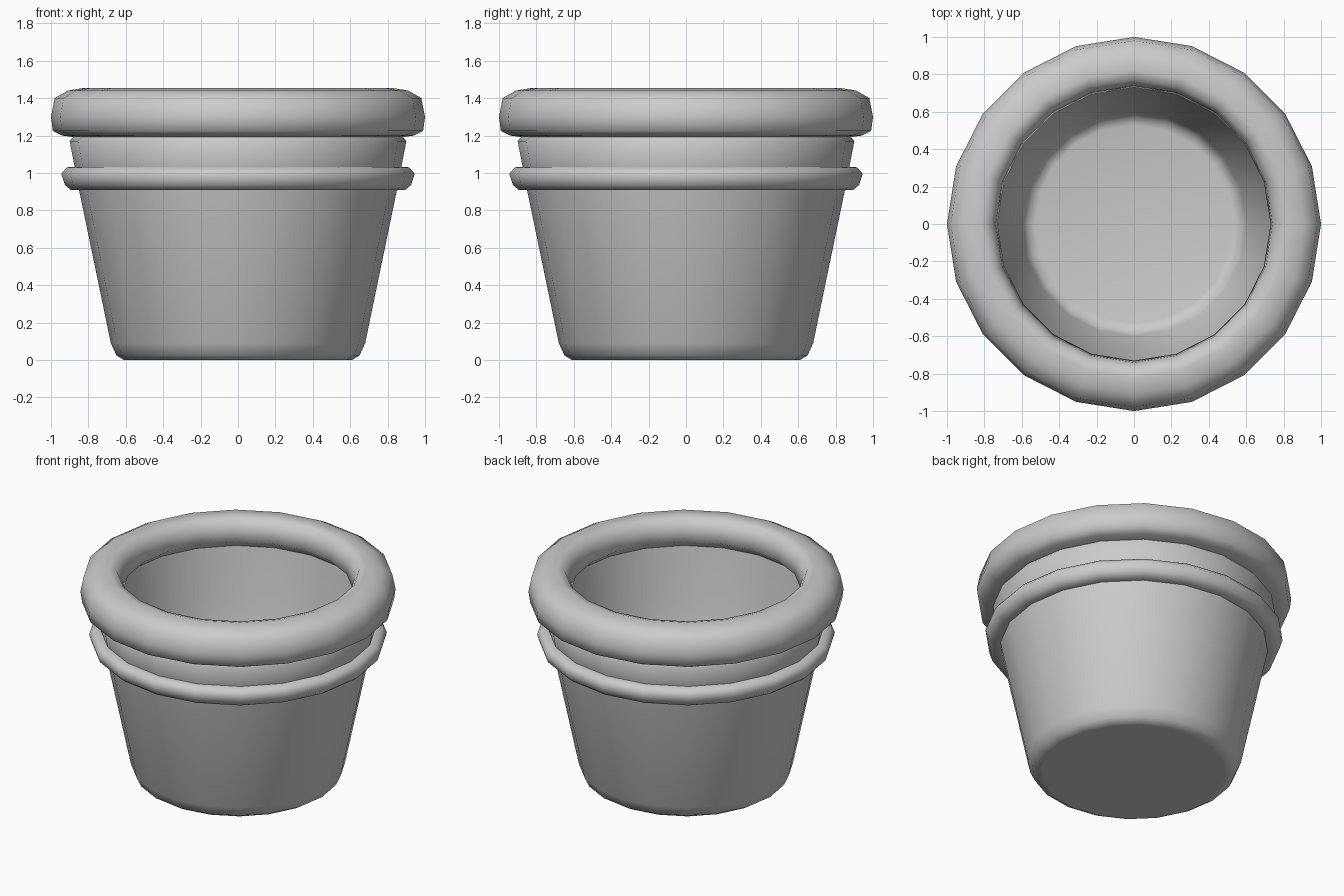
import bpy, bmesh
from math import cos, sin, tau

if "Cube" in bpy.data.objects:
    bpy.data.objects.remove(bpy.data.objects["Cube"])

SIDES = 20


def lathe(name, profile, angle=1.3):
    """Spin a (radius, z) profile round the z axis; points run up the outside."""
    bm = bmesh.new()
    rings = [[bm.verts.new((r * cos(tau * j / SIDES), r * sin(tau * j / SIDES), z))
              for j in range(SIDES)] for r, z in profile]
    for a, b in zip(rings, rings[1:]):
        for j in range(SIDES):
            k = (j + 1) % SIDES
            bm.faces.new((a[j], a[k], b[k], b[j]))
    # Collapse rings of zero radius into a single pole
    bmesh.ops.remove_doubles(bm, verts=bm.verts, dist=0.0005)
    mesh = bpy.data.meshes.new(name)
    bm.to_mesh(mesh)
    bm.free()
    ob = bpy.data.objects.new(name, mesh)
    bpy.context.collection.objects.link(ob)
    bpy.ops.object.select_all(action='DESELECT')
    ob.select_set(True)
    bpy.context.view_layer.objects.active = ob
    bpy.ops.object.shade_smooth_by_angle(angle=angle)
    return ob


# Tapered body with rounded foot and tucked neck
lathe("pot_body", [(0, 0), (0.58, 0), (0.61, 0), (0.65, 0.025), (0.68, 0.09),
                   (0.85, 0.91), (0.873, 1.03), (0.90, 1.17), (0.88, 1.195)])

# Raised band below the neck
lathe("band", [(0.85, 0.91), (0.895, 0.91), (0.925, 0.935), (0.945, 0.995),
               (0.915, 1.03), (0.873, 1.033)])

# Thick rolled rim, overhanging the inside wall
lathe("rim", [(0.87, 1.19), (0.94, 1.20), (0.99, 1.225), (1.0, 1.30),
              (0.98, 1.40), (0.91, 1.44), (0.82, 1.455), (0.77, 1.44),
              (0.74, 1.38), (0.73, 1.30), (0.80, 1.24)])

# Hollow inside: wall parallel to the outside, down to a deep floor
lathe("inner_wall_and_floor", [(0.80, 1.24), (0.75, 0.90), (0.60, 0.16),
                               (0.57, 0.11), (0.53, 0.10), (0, 0.10)])
